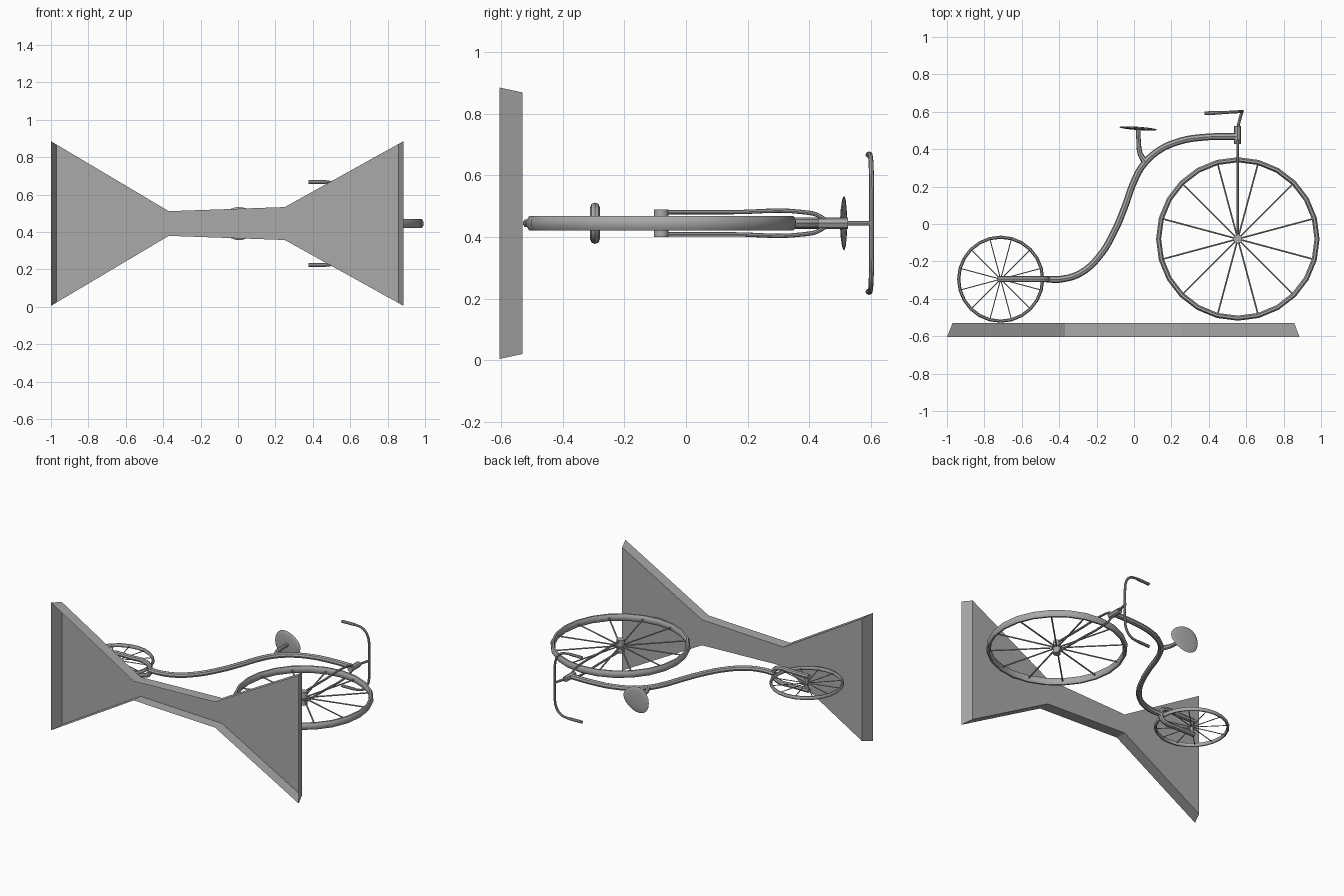
import bpy, bmesh, math
from mathutils import Vector, Matrix

cube = bpy.data.objects.get("Cube")
if cube:
    bpy.data.objects.remove(cube, do_unlink=True)

ZC = 0.445  # mid plane of the bicycle, which lies on its side

grey = bpy.data.materials.new("plain grey")
grey.use_nodes = True
grey.diffuse_color = (0.4, 0.4, 0.4, 1)
grey.node_tree.nodes["Principled BSDF"].inputs["Base Color"].default_value = (0.4, 0.4, 0.4, 1)


def finish(obj, smooth=True):
    obj.data.materials.clear()
    obj.data.materials.append(grey)
    bpy.ops.object.select_all(action='DESELECT')
    obj.select_set(True)
    bpy.context.view_layer.objects.active = obj
    if obj.type == 'CURVE':
        bpy.ops.object.convert(target='MESH')
        obj = bpy.context.object
    if smooth:
        bpy.ops.object.shade_smooth_by_angle(angle=math.radians(40))
    return obj


def from_bmesh(name, bm, smooth=True):
    mesh = bpy.data.meshes.new(name)
    bm.to_mesh(mesh)
    bm.free()
    obj = bpy.data.objects.new(name, mesh)
    bpy.context.collection.objects.link(obj)
    return finish(obj, smooth)


def tube(name, pts, radius, res=6, sides=2, radii=None):
    """Round tube through points (x, y, z offset from the mid plane)."""
    cu = bpy.data.curves.new(name, 'CURVE')
    cu.dimensions = '3D'
    cu.bevel_depth = radius
    cu.bevel_resolution = sides
    cu.resolution_u = res
    cu.use_fill_caps = True
    sp = cu.splines.new('BEZIER')
    sp.bezier_points.add(len(pts) - 1)
    for i, (bp, p) in enumerate(zip(sp.bezier_points, pts)):
        bp.co = (p[0], p[1], p[2] + ZC)
        bp.handle_left_type = bp.handle_right_type = 'VECTOR' if len(pts) == 2 else 'AUTO'
        bp.radius = radii[i] if radii else 1
    obj = bpy.data.objects.new(name, cu)
    bpy.context.collection.objects.link(obj)
    return finish(obj)


def add_rod(bm, a, b, r, n=6):
    a, b = Vector(a), Vector(b)
    d = b - a
    m = Matrix.Translation((a + b) / 2) @ d.to_track_quat('Z', 'Y').to_matrix().to_4x4()
    bmesh.ops.create_cone(bm, cap_ends=True, segments=n, radius1=r, radius2=r,
                          depth=d.length, matrix=m)


def wheel(prefix, cx, cy, outer, thick, half_z, spoke_r, hub_r, hub_half, segs=24):
    # Rim: octagonal section swept around the axle
    bm = bmesh.new()
    mid, rings = outer - thick / 2, []
    for i in range(segs):
        a = 2 * math.pi * i / segs
        ring = []
        for j in range(8):
            t = 2 * math.pi * (j + 0.5) / 8
            r = mid + thick / 2 * math.cos(t) / math.cos(math.pi / 8)
            z = half_z * math.sin(t) / math.cos(math.pi / 8)
            ring.append(bm.verts.new((cx + r * math.cos(a), cy + r * math.sin(a), ZC + z)))
        rings.append(ring)
    for i in range(segs):
        p, q = rings[i], rings[(i + 1) % segs]
        for j in range(8):
            k = (j + 1) % 8
            bm.faces.new((p[j], q[j], q[k], p[k]))
    bmesh.ops.recalc_face_normals(bm, faces=bm.faces)
    from_bmesh(prefix + "_rim", bm)
    # Spokes
    bm = bmesh.new()
    for k in range(12):
        a = math.radians(15 + 30 * k)
        add_rod(bm, (cx, cy, ZC),
                (cx + mid * math.cos(a), cy + mid * math.sin(a), ZC), spoke_r)
    from_bmesh(prefix + "_spokes", bm)
    # Hub
    bm = bmesh.new()
    add_rod(bm, (cx, cy, ZC - hub_half), (cx, cy, ZC + hub_half), hub_r, 12)
    from_bmesh(prefix + "_hub", bm)


wheel("large_wheel", 0.555, -0.08, 0.437, 0.027, 0.023, 0.005, 0.024, 0.045)
wheel("small_wheel", -0.713, -0.295, 0.233, 0.017, 0.012, 0.003, 0.010, 0.05)

# Base: hourglass shell, open underneath, with sloping ends
half = [(-1.0, 0.44), (-0.37, 0.066), (0.25, 0.088), (0.885, 0.44)]
top_half = [(-0.97, 0.422), (-0.37, 0.066), (0.25, 0.088), (0.857, 0.424)]
loop = lambda h, y: [(x, y, ZC - w) for x, w in h] + [(x, y, ZC + w) for x, w in reversed(h)]
bm = bmesh.new()
low = [bm.verts.new(p) for p in loop(half, -0.605)]
high = [bm.verts.new(p) for p in loop(top_half, -0.53)]
for i in range(8):
    j = (i + 1) % 8
    bm.faces.new((low[i], low[j], high[j], high[i]))
for i in range(3):
    bm.faces.new((high[i], high[i + 1], high[6 - i], high[7 - i]))
bmesh.ops.recalc_face_normals(bm, faces=bm.faces)
if bm.faces[-1].normal.y < 0:
    bmesh.ops.reverse_faces(bm, faces=bm.faces)
from_bmesh("base", bm, smooth=False)

# Frame: swan-neck tube from the rear fork to the head tube
tube("frame", [(-0.47, -0.295, 0), (-0.39, -0.295, 0), (-0.285, -0.262, 0), (-0.185, -0.172, 0),
               (-0.105, -0.04, 0), (-0.05, 0.09, 0), (0, 0.227, 0), (0.045, 0.31, 0),
               (0.125, 0.388, 0), (0.243, 0.442, 0), (0.375, 0.464, 0), (0.555, 0.468, 0)], 0.018)

# Seat post and saddle
tube("seat_post", [(0.06, 0.33, 0), (0.032, 0.38, 0), (0.025, 0.44, 0), (0.022, 0.512, 0)],
     0.012, radii=[1.5, 1.15, 1, 1])
bm = bmesh.new()
bmesh.ops.create_uvsphere(bm, u_segments=20, v_segments=8, radius=1)
for v in bm.verts:
    x, w, h = v.co
    taper = 1 - 0.2 * x                      # narrower towards the nose
    v.co = (0.022 + 0.102 * x, 0.511 - 0.007 * x + 0.009 * h, ZC + 0.087 * w * taper)
bmesh.ops.recalc_face_normals(bm, faces=bm.faces)
from_bmesh("saddle", bm)

# Steering: head tube, stem, front fork and handlebar
tube("head_tube", [(0.553, 0.428, 0), (0.553, 0.525, 0)], 0.019)
tube("stem", [(0.556, 0.52, 0), (0.562, 0.545, 0), (0.578, 0.603, 0)], 0.008)
tube("front_fork", [(0.555, -0.08, -0.036), (0.555, 0.15, -0.036), (0.555, 0.38, -0.036),
                    (0.555, 0.435, -0.022), (0.555, 0.455, 0), (0.555, 0.435, 0.022),
                    (0.555, 0.38, 0.036), (0.555, 0.15, 0.036), (0.555, -0.08, 0.036)], 0.007)
side = [(0.38, 0.592, 0.222), (0.48, 0.596, 0.222), (0.535, 0.599, 0.208),
        (0.568, 0.601, 0.165), (0.578, 0.602, 0.1)]
tube("handlebar", side + [(0.578, 0.602, 0)] + [(x, y, -z) for x, y, z in reversed(side)], 0.008)
for s, word in ((1, "left"), (-1, "right")):
    tube(word + "_grip", [(0.377, 0.592, 0.222 * s), (0.47, 0.5955, 0.222 * s)], 0.010)

# Rear fork: two bars joining the frame behind the small wheel
bar = [(-0.73, -0.295, 0.048), (-0.6, -0.295, 0.048), (-0.5, -0.295, 0.046),
       (-0.472, -0.295, 0.03)]
tube("rear_fork", bar + [(-0.462, -0.295, 0)] + [(x, y, -z) for x, y, z in reversed(bar)], 0.016)
